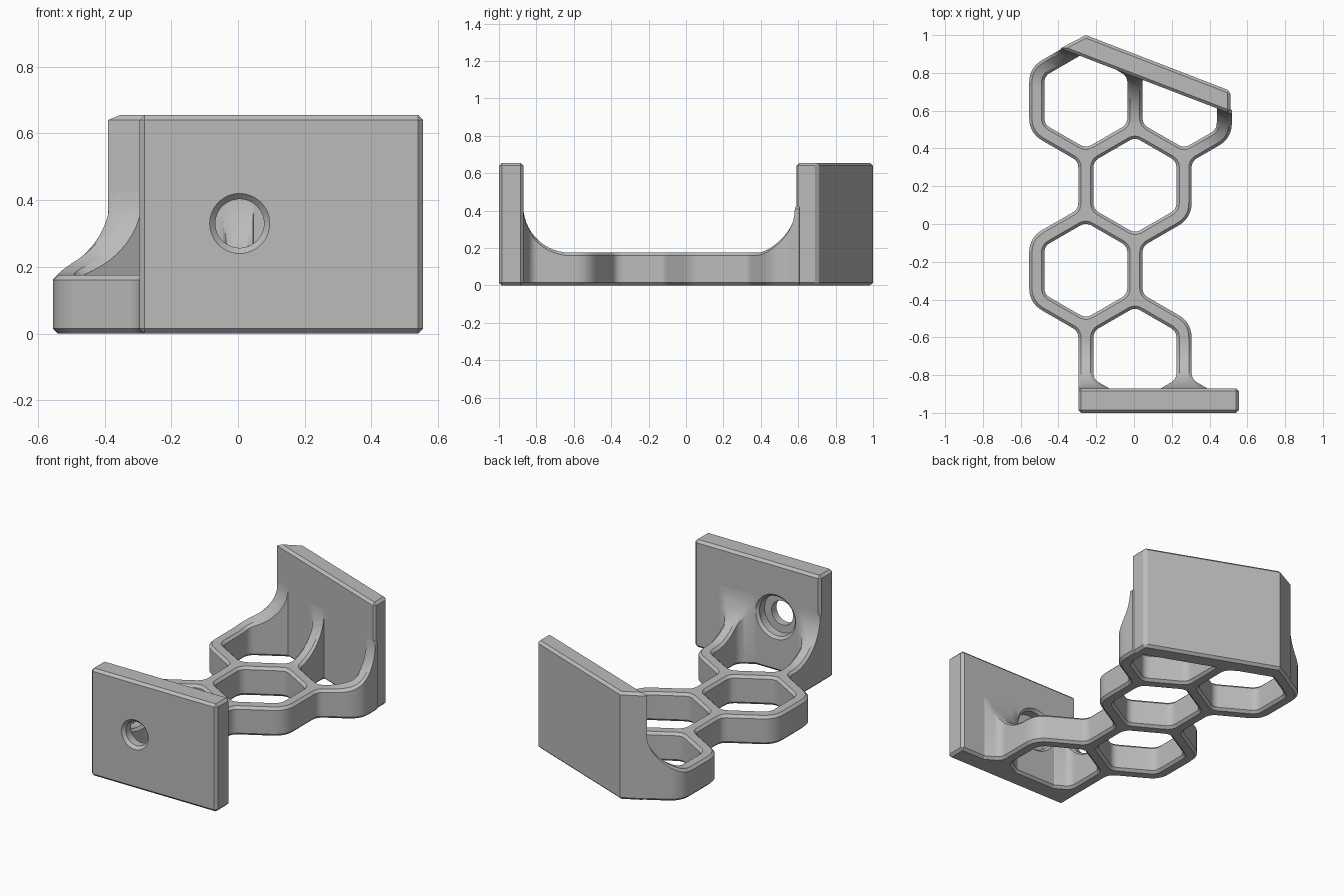
import bpy, bmesh, math
from mathutils import Vector

cube = bpy.data.objects.get("Cube")
if cube:
    bpy.data.objects.remove(cube, do_unlink=True)

CHAMFER = 0.015
WALL = 0.04           # half wall thickness
PLATE_H = 0.655
BASE_H = 0.175
SWEEP = 0.25          # radius of the curve between honeycomb and plates

grey = bpy.data.materials.new("grey_plastic")
grey.use_nodes = True
grey.diffuse_color = (0.5, 0.5, 0.5, 1)
grey.node_tree.nodes["Principled BSDF"].inputs["Base Color"].default_value = (0.5, 0.5, 0.5, 1)


def make_object(name, bm, smooth=False):
    bmesh.ops.recalc_face_normals(bm, faces=bm.faces)
    mesh = bpy.data.meshes.new(name)
    bm.to_mesh(mesh)
    bm.free()
    mesh.materials.append(grey)
    ob = bpy.data.objects.new(name, mesh)
    bpy.context.collection.objects.link(ob)
    if smooth:
        bpy.ops.object.select_all(action='DESELECT')
        ob.select_set(True)
        bpy.context.view_layer.objects.active = ob
        bpy.ops.object.shade_smooth_by_angle(angle=math.radians(28))
    return ob


def neighbours(pts):
    return [(pts[i - 1], p, pts[(i + 1) % len(pts)]) for i, p in enumerate(pts)]


def offset(pts, d):
    """Grow (d > 0) or shrink a counterclockwise outline."""
    out = []
    for a, p, b in neighbours(pts):
        u, v = (p - a).normalized(), (b - p).normalized()
        n, m = Vector((u.y, -u.x)), Vector((v.y, -v.x))
        out.append(p + (n + m) * d / (1 + n.dot(m)))
    return out


def rounded(pts, r_convex, r_concave, steps=7):
    out = []
    for a, p, b in neighbours(pts):
        u, v = (a - p).normalized(), (b - p).normalized()
        r = r_convex if u.x * v.y - u.y * v.x < 0 else r_concave
        t = r / math.tan(u.angle(v) / 2)
        for i in range(steps + 1):
            k = i / steps
            out.append(p + u * t * (1 - k) ** 2 + v * t * k ** 2)
    return out


def lattice(i, j):
    return Vector((0.005 + 0.26 * i, -0.695 + 0.15 * j))


# Inner faces of the two plates: a point and a direction into the plate
back_a, back_b = Vector((-0.39, 0.93)), Vector((0.51, 0.585))
along = (back_b - back_a).normalized()
plates = [(Vector((0, -0.87)), Vector((0, -1))), (back_a, Vector((-along.y, along.x)))]


def height(p):
    z = BASE_H
    for origin, n in plates:
        d = max(0, (origin - p.xy).dot(n))
        if d < SWEEP:
            z = max(z, BASE_H + SWEEP - math.sqrt(SWEEP ** 2 - (SWEEP - d) ** 2))
    return z


# Honeycomb frame: outline and hexagonal openings
outline = [(-1, -4), (2, -4), (2, -2), (1, -1), (1, 1), (0, 2), (0, 4), (1, 5), (1, 7),
           (1.82, 7.82), (1.82, 10.18), (1, 11), (0, 10), (-1, 11), (-2, 10), (-2, 8),
           (-1, 7), (-1, 5), (-2, 4), (-2, 2), (-1, 1)]
outline = rounded(offset([lattice(*c) for c in outline], WALL), 0.14, 0.06)
loops = [(outline, -CHAMFER)]
for ci, cj in [(0, 0), (-1, 3), (0, 6), (-1, 9), (1, 9)]:
    cell = [(0, -2), (1, -1), (1, 1), (0, 2), (-1, 1), (-1, -1)]
    if ci == 1:
        cell = [(0, -2), (0.82, -1.18), (0.82, 1.18), (0, 2), (-1, 1), (-1, -1)]
    cell = [lattice(ci + i, cj + j) for i, j in cell]
    loops.append((rounded(offset(cell, -WALL), 0.06, 0.06), CHAMFER))

# Flat sheet with a chamfer ring along every loop
bm = bmesh.new()
fill_edges = []
for pts, d in loops:
    rim = [bm.verts.new((p.x, p.y, -CHAMFER)) for p in pts]
    top = [bm.verts.new((p.x, p.y, 0)) for p in offset(pts, d)]
    n = len(pts)
    for i in range(n):
        j = (i + 1) % n
        bm.faces.new((rim[i], rim[j], top[j], top[i]))
        fill_edges.append(bm.edges.get((top[i], top[j])))
bmesh.ops.triangle_fill(bm, use_beauty=True, edges=fill_edges, normal=(0, 0, 1))

# Trim inside the plates and slice where the top sweeps upward
for origin, n in plates:
    for step in range(-1, 14):
        d = -0.02 if step < 0 else SWEEP * (1 - math.cos(math.pi / 2 * step / 13))
        bmesh.ops.bisect_plane(bm, geom=bm.verts[:] + bm.edges[:] + bm.faces[:], dist=1e-5,
                               plane_co=(origin - n * d).to_3d(), plane_no=n.to_3d(),
                               clear_outer=step < 0)
raised = bmesh.ops.extrude_face_region(bm, geom=bm.faces[:], use_keep_orig=True)
raised = {g for g in raised["geom"] if isinstance(g, bmesh.types.BMVert)}
for v in bm.verts:
    v.co.z = height(v.co) + v.co.z if v in raised else -v.co.z
frame = make_object("honeycomb_frame", bm, smooth=True)


# End plates with chamfered edges
def plate(name, corners, chamfered):
    bm = bmesh.new()
    face = bm.faces.new([bm.verts.new((x, y, 0)) for x, y in corners])
    ext = bmesh.ops.extrude_face_region(bm, geom=[face], use_keep_orig=True)
    for v in ext["geom"]:
        if isinstance(v, bmesh.types.BMVert):
            v.co.z = PLATE_H
    edges = [e for e in bm.edges if chamfered(e)]
    bmesh.ops.recalc_face_normals(bm, faces=bm.faces)
    bmesh.ops.bevel(bm, geom=edges, offset=CHAMFER, segments=1, affect='EDGES')
    return make_object(name, bm)


front = plate("front_plate", [(-0.295, -1), (0.555, -1), (0.555, -0.87), (-0.295, -0.87)],
              lambda e: True)
plate("back_plate", [back_a, back_b, (0.51, 0.705), (-0.255, 1)],
      lambda e: abs(e.verts[0].co.z - e.verts[1].co.z) < 0.1 or e.verts[0].co.x > 0.4)

# Screw hole with chamfered mouth and counterbore
profile = [(-1.02, 0.11), (-0.983, 0.073), (-0.935, 0.073), (-0.935, 0.12),
           (-0.885, 0.12), (-0.85, 0.155)]
bm = bmesh.new()
rings = []
for y, r in profile:
    rings.append([bm.verts.new((0.005 + r * math.cos(a), y, 0.33 + r * math.sin(a)))
                  for a in (math.tau * i / 48 for i in range(48))])
for lower, upper in zip(rings, rings[1:]):
    for i in range(48):
        bm.faces.new((lower[i - 1], lower[i], upper[i], upper[i - 1]))
bm.faces.new(rings[0])
bm.faces.new(rings[-1])
cutter = make_object("screw_hole_cutter", bm, smooth=True)
cutter.hide_render = True
cutter.display_type = 'WIRE'
for ob in (front, frame):
    mod = ob.modifiers.new("screw_hole", 'BOOLEAN')
    mod.operation = 'DIFFERENCE'
    mod.solver = 'EXACT'
    mod.object = cutter
